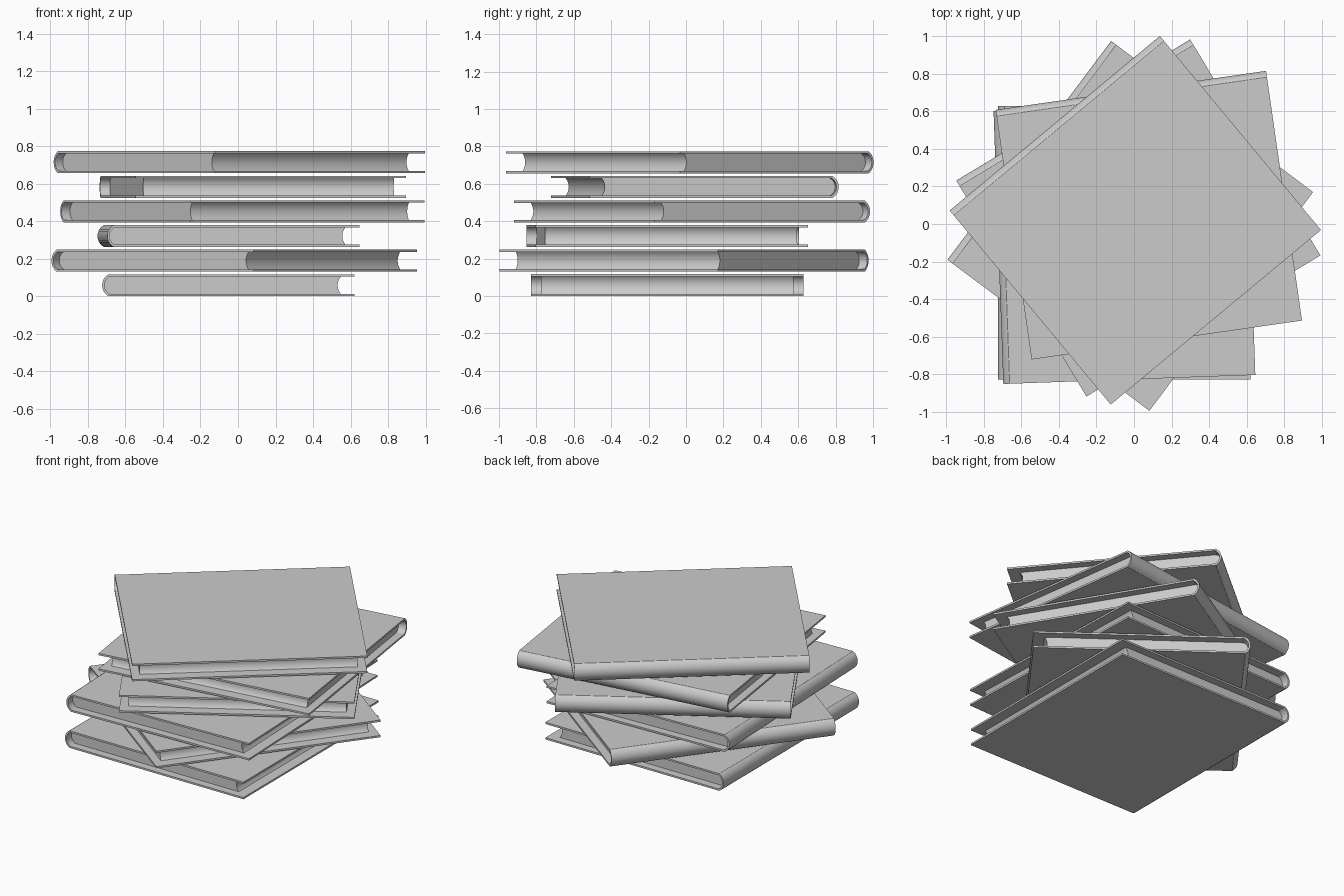
import bpy, bmesh, math
from mathutils import Matrix

if "Cube" in bpy.data.objects:
    bpy.data.objects.remove(bpy.data.objects["Cube"])

W, H, T = 1.345, 1.457, 0.117      # book width, height, thickness
COVER = 0.012                      # board thickness
STEP = 0.1312                      # vertical spacing in the stack
SEG = 12                           # segments in the rounded spine


def arc(x_end, z0, z1, sag):
    """Arc from (x_end, z1) down to (x_end, z0), bulging toward -x by sag."""
    half = (z1 - z0) / 2
    r = (half * half + sag * sag) / (2 * sag)
    a = math.asin(half / r)
    pts = []
    for i in range(SEG + 1):
        t = a - 2 * a * i / SEG
        pts.append((x_end - sag + r - r * math.cos(t), (z0 + z1) / 2 + r * math.sin(t)))
    return pts


def extrude_profile(name, profile, length, matrix):
    """Extrude an x-z outline along y, centred on y = 0."""
    bm = bmesh.new()
    face = bm.faces.new([bm.verts.new((x, -length / 2, z)) for x, z in profile])
    res = bmesh.ops.extrude_face_region(bm, geom=[face])
    verts = [v for v in res["geom"] if isinstance(v, bmesh.types.BMVert)]
    bmesh.ops.translate(bm, verts=verts, vec=(0, length, 0))
    bmesh.ops.recalc_face_normals(bm, faces=bm.faces)
    mesh = bpy.data.meshes.new(name)
    bm.to_mesh(mesh)
    bm.free()
    ob = bpy.data.objects.new(name, mesh)
    bpy.context.collection.objects.link(ob)
    ob.matrix_world = matrix
    bpy.ops.object.select_all(action='DESELECT')
    ob.select_set(True)
    bpy.context.view_layer.objects.active = ob
    bpy.ops.object.shade_smooth_by_angle(angle=math.radians(30))
    return ob


L, R = -W / 2, W / 2

# cover: C-shaped section, two boards joined by a rounded spine
outer = arc(L + 0.034, 0, T, 0.034)
inner = arc(L + 0.040, COVER, T - COVER, 0.028)
cover_profile = ([(R, T)] + outer + [(R, 0), (R, COVER)] + inner[::-1] + [(R, T - COVER)])

# pages: rounded back inside the spine, hollow fore-edge
back = arc(L + 0.040, COVER, T - COVER, 0.028)
fore = arc(R - 0.072, COVER, T - COVER, 0.017)
page_profile = back + fore[::-1]

# centre x, centre y, turn in degrees (bottom to top)
stack = [
    (-0.052, -0.100, 0.0),
    (-0.020, -0.010, -36.8),
    (-0.051, -0.101, 2.05),
    (0.023, 0.032, -58.9),
    (0.079, 0.047, -81.8),
    (0.007, 0.020, -50.3),
]

for i, (cx, cy, deg) in enumerate(stack):
    m = Matrix.Translation((cx, cy, i * STEP)) @ Matrix.Rotation(math.radians(deg), 4, 'Z')
    extrude_profile(f"book_{i + 1}_cover", cover_profile, H, m)
    extrude_profile(f"book_{i + 1}_pages", page_profile, H - 0.107, m)
